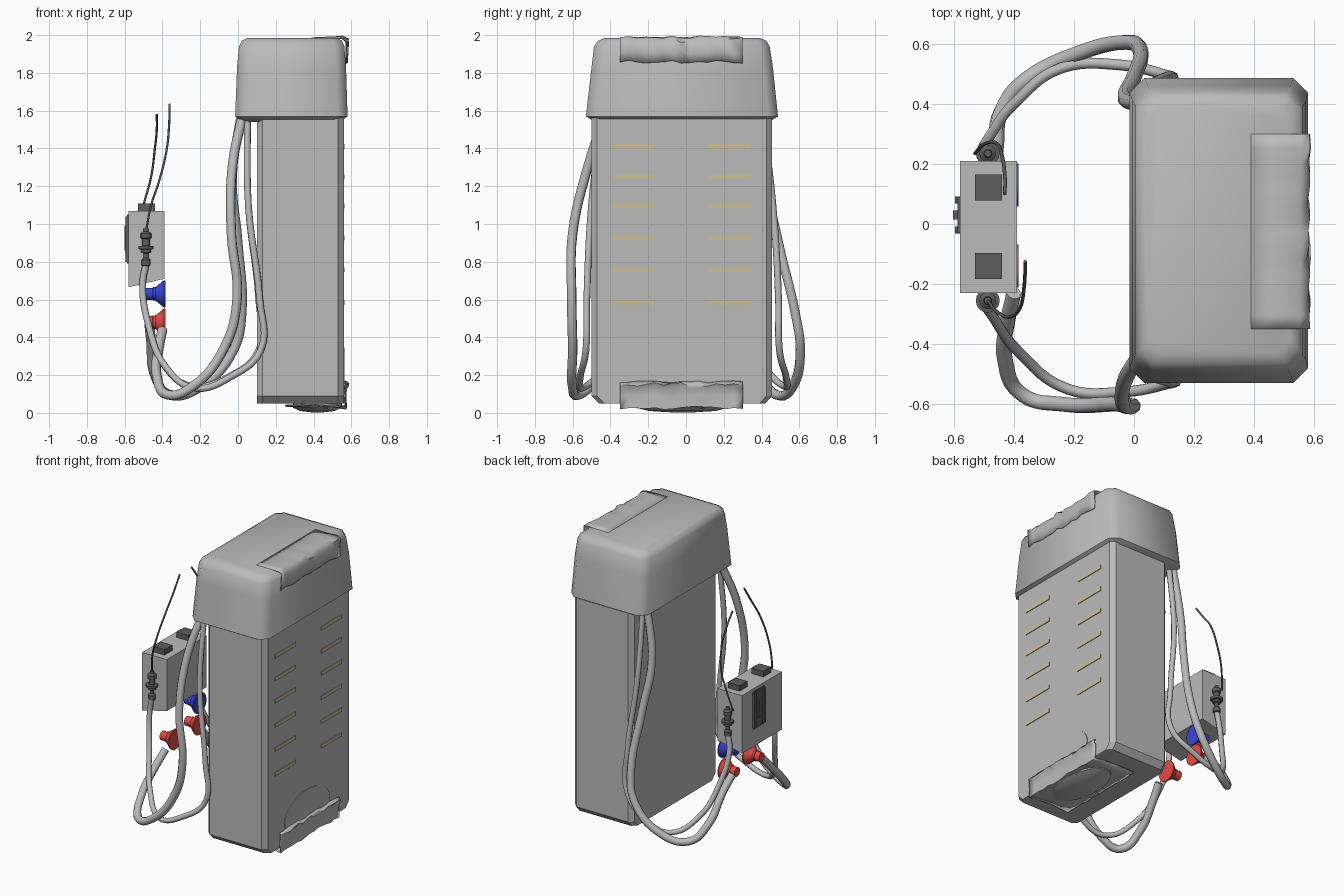
import bpy, bmesh, math, random
from mathutils import Vector

if "Cube" in bpy.data.objects:
    bpy.data.objects.remove(bpy.data.objects["Cube"])

random.seed(4)

def mat(name, rgb):
    m = bpy.data.materials.new(name)
    m.diffuse_color = (*rgb, 1)
    m.use_nodes = True
    m.node_tree.nodes["Principled BSDF"].inputs["Base Color"].default_value = m.diffuse_color
    return m

GREY = mat("light_grey", (0.50, 0.50, 0.50))
DARK = mat("dark_grey", (0.11, 0.11, 0.11))
TAN = mat("tan", (0.62, 0.52, 0.32))
RED = mat("red", (0.75, 0.07, 0.06))
BLUE = mat("blue", (0.04, 0.06, 0.65))

def finish(bm, name, material, angle=None):
    bmesh.ops.recalc_face_normals(bm, faces=bm.faces)
    me = bpy.data.meshes.new(name)
    bm.to_mesh(me)
    bm.free()
    ob = bpy.data.objects.new(name, me)
    bpy.context.collection.objects.link(ob)
    me.materials.append(material)
    if angle:
        bpy.ops.object.select_all(action='DESELECT')
        ob.select_set(True)
        bpy.context.view_layer.objects.active = ob
        bpy.ops.object.shade_smooth_by_angle(angle=math.radians(angle))
    return ob

def loft(name, rings, material, angle=None):
    """Skin closed rings of equal length and cap both ends."""
    bm = bmesh.new()
    vs = [[bm.verts.new(p) for p in r] for r in rings]
    n = len(vs[0])
    for a, b in zip(vs, vs[1:]):
        for i in range(n):
            bm.faces.new((a[i], a[(i + 1) % n], b[(i + 1) % n], b[i]))
    bm.faces.new(vs[0])
    bm.faces.new(vs[-1])
    return finish(bm, name, material, angle)

def octagon(x0, x1, y0, y1, c, z):
    return [(x0 + c, y0, z), (x1 - c, y0, z), (x1, y0 + c, z), (x1, y1 - c, z),
            (x1 - c, y1, z), (x0 + c, y1, z), (x0, y1 - c, z), (x0, y0 + c, z)]

def box(name, x0, x1, y0, y1, z0, z1, material):
    return loft(name, [[(x0, y0, z), (x1, y0, z), (x1, y1, z), (x0, y1, z)] for z in (z0, z1)], material)

def lathe(name, origin, axis, profile, material, n=14):
    """Profile of (distance along axis, radius)."""
    q = Vector((0, 0, 1)).rotation_difference(Vector(axis))
    o = Vector(origin)
    rings = [[o + q @ Vector((r * math.cos(2 * math.pi * i / n), r * math.sin(2 * math.pi * i / n), d))
              for i in range(n)] for d, r in profile]
    return loft(name, rings, material, 35)

def tube(name, pts, radius, material, res=2):
    cu = bpy.data.curves.new(name, 'CURVE')
    cu.dimensions = '3D'
    cu.bevel_depth, cu.bevel_resolution, cu.resolution_u = radius, res, 6
    cu.use_fill_caps = True
    sp = cu.splines.new('BEZIER')
    sp.bezier_points.add(len(pts) - 1)
    for b, p in zip(sp.bezier_points, pts):
        b.co = p
        b.handle_left_type = b.handle_right_type = 'AUTO'
    ob = bpy.data.objects.new(name, cu)
    bpy.context.collection.objects.link(ob)
    cu.materials.append(material)

def sheet(name, profile, y0, y1, jitter, n=14):
    """Crumpled thin strip: xz profile swept along y."""
    bm = bmesh.new()
    rows = []
    for i in range(n + 1):
        y = y0 + (y1 - y0) * i / n
        rows.append([bm.verts.new((x + random.uniform(0, j) * jitter, y, z + random.uniform(-j, j) * jitter))
                     for x, z, j in profile])
    for a, b in zip(rows, rows[1:]):
        for k in range(len(profile) - 1):
            bm.faces.new((a[k], a[k + 1], b[k + 1], b[k]))
    ob = finish(bm, name, GREY, 60)
    ob.modifiers.new("thickness", 'SOLIDIFY').thickness = 0.006

# Tall case with chamfered edges
loft("case_body", [octagon(0.10, 0.56, -0.46, 0.42, 0.03, 0.05),
                   octagon(0.10, 0.56, -0.50, 0.455, 0.03, 0.09),
                   octagon(0.10, 0.56, -0.50, 0.455, 0.03, 1.60)], GREY)

# Flared lid with soft top edge
loft("lid", [octagon(0.03, 0.54, -0.48, 0.44, 0.05, 1.54),
             octagon(-0.015, 0.58, -0.53, 0.487, 0.05, 1.57),
             octagon(-0.005, 0.572, -0.50, 0.46, 0.05, 1.83),
             octagon(0.005, 0.563, -0.487, 0.443, 0.05, 1.94),
             octagon(0.02, 0.55, -0.465, 0.425, 0.045, 1.97),
             octagon(0.05, 0.52, -0.43, 0.39, 0.04, 1.985)], GREY, 50)

# Vent slots
for i, z in enumerate((1.41, 1.25, 1.095, 0.925, 0.758, 0.585)):
    for side, y in (("left", -0.28), ("right", 0.23)):
        box(f"vent_slot_{side}_{i}", 0.555, 0.565, y - 0.114, y + 0.114, z - 0.013, z + 0.013, TAN)

# Crumpled strips over the lid and under the case
sheet("top_strip", [(0.39, 1.988, 0), (0.48, 1.989, .3), (0.55, 1.99, .6), (0.575, 1.97, 1),
                    (0.575, 1.91, 1), (0.572, 1.86, .8)], -0.35, 0.30, 0.012)
sheet("bottom_strip", [(0.25, 0.035, .3), (0.40, 0.035, 1), (0.52, 0.028, 1), (0.567, 0.025, .8),
                       (0.567, 0.09, .6), (0.566, 0.135, 1), (0.578, 0.15, 1), (0.566, 0.165, .5)],
      -0.35, 0.30, 0.012)

# Rounded flap, on the face and folded beneath
def ellipse(n, f):
    return [f(math.cos(2 * math.pi * i / n), math.sin(2 * math.pi * i / n)) for i in range(n)]

loft("face_flap", [ellipse(28, lambda c, s, x=x: (x, -0.04 + 0.25 * c, 0.20 + 0.145 * s)) for x in (0.555, 0.565)], GREY)
loft("under_flap", [ellipse(28, lambda c, s, k=k, z=z: (0.42 + 0.13 * k * c, -0.02 + 0.25 * k * s, z))
                    for k, z in ((1, 0.05), (1, 0.028), (0.7, 0.01), (0.25, 0.003))], GREY, 40)

# Control box with a sloping underside
X0, X1 = -0.58, -0.39
loft("control_box", [[(X0, y, 0.665), (X1, y, 0.71), (X1, y, 1.07), (X0, y, 1.07)] for y in (-0.23, 0.21)], GREY)
for y in (-0.14, 0.122):
    box("top_button", -0.53, -0.44, y - 0.043, y + 0.043, 1.065, 1.108, DARK)

# Dial panel on the outer face
box("panel_plate", -0.588, -0.575, -0.03, 0.09, 0.79, 1.05, DARK)
for y in (-0.02, 0.08):
    box("panel_rail", -0.596, -0.58, y - 0.012, y + 0.012, 0.80, 1.04, DARK)
box("panel_lever", -0.602, -0.58, 0.015, 0.045, 0.86, 0.99, DARK)

# Side fittings and wires
FIT = [(0, .012), (.005, .024), (.035, .024), (.045, .013), (.07, .013), (.075, .026), (.09, .026), (.092, .04),
       (.108, .04), (.11, .02), (.145, .02), (.15, .028), (.175, .028), (.185, .014), (.20, .012)]
for name, y in (("front_fitting", -0.255), ("back_fitting", 0.235)):
    lathe(name, (-0.487, y, 0.775), (0, 0, 1), FIT, DARK)
    box(name + "_bracket", -0.51, -0.465, min(y, y * .8), max(y, y * .8), 0.86, 0.88, DARK)
tube("front_wire", [(-.487, -.255, .96), (-.46, -.29, 1.10), (-.42, -.31, 1.22), (-.38, -.28, 1.38),
                    (-.365, -.20, 1.52), (-.362, -.125, 1.635)], 0.006, DARK, 1)
tube("back_wire", [(-.53, .235, .96), (-.50, .265, 1.10), (-.46, .27, 1.25), (-.44, .23, 1.4),
                   (-.43, .16, 1.5), (-.43, .10, 1.58)], 0.006, DARK, 1)

# Funnel couplings
FUNNEL = [(0, .032), (.035, .032), (.037, .036), (.05, .036), (.095, .072), (.102, .072)]
for name, y, z, m in (("blue_funnel", .13, .63, BLUE), ("back_red_funnel", .13, .48, RED),
                      ("front_red_funnel", -.14, .48, RED)):
    lathe(name, (-0.487, y, z), (1, 0, 0), FUNNEL, m, 18)

# Hoses from the lid to the control box
tube("front_thick_hose", [(.03, -.42, 1.60), (-.03, -.52, 1.30), (-.035, -.60, .95), (-.005, -.605, .60),
                          (-.07, -.60, .35), (-.24, -.60, .14), (-.37, -.57, .095), (-.43, -.45, .20),
                          (-.42, -.32, .34), (-.40, -.23, .44)], 0.026, GREY)
tube("front_thin_hose", [(.05, -.44, 1.60), (.055, -.50, 1.10), (.115, -.525, .60), (.12, -.53, .33),
                         (-.04, -.56, .19), (-.22, -.55, .13), (-.38, -.43, .24), (-.475, -.30, .47),
                         (-.505, -.255, .68), (-.487, -.255, .79)], 0.018, GREY)
tube("back_thick_hose", [(.02, .40, 1.60), (-.03, .42, 1.25), (.0, .49, .90), (.02, .58, .52), (-.02, .605, .34),
                         (-.18, .57, .15), (-.36, .48, .095), (-.44, .38, .20), (-.46, .25, .38),
                         (-.47, .16, .47)], 0.026, GREY)
tube("back_thin_hose", [(.05, .40, 1.60), (.055, .46, 1.10), (.11, .49, .60), (.11, .495, .33), (-.05, .53, .19),
                        (-.24, .52, .14), (-.39, .41, .25), (-.475, .30, .47), (-.505, .24, .68),
                        (-.487, .235, .79)], 0.018, GREY)
